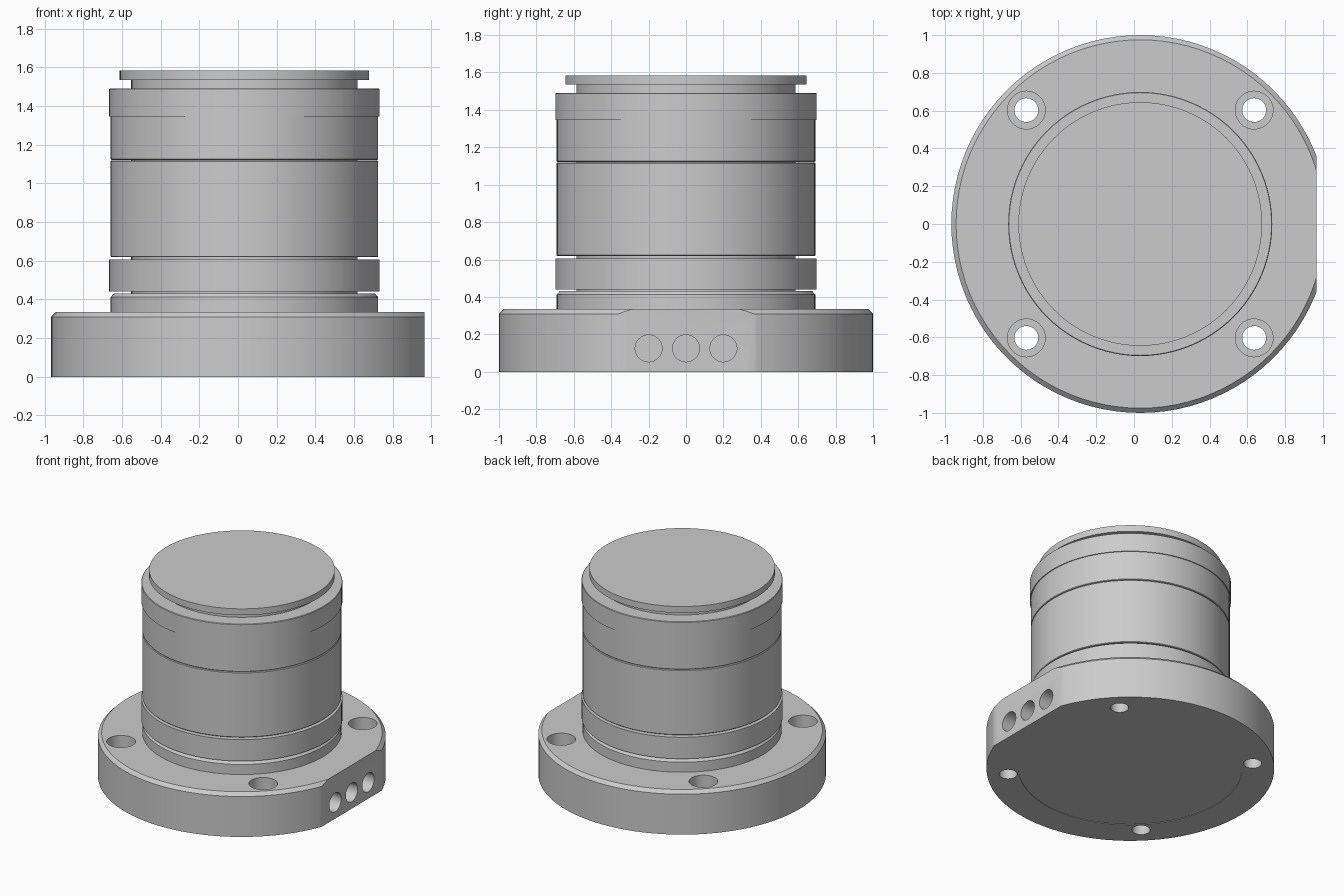
import bpy, bmesh
from math import radians, tau, cos, sin
from mathutils import Matrix

if "Cube" in bpy.data.objects:
    bpy.data.objects.remove(bpy.data.objects["Cube"])

CX = 0.033      # axis of all turned parts (flat side shifts the centre)
CORE = 0.585
SEGS = 96


def lathe(name, profile, ring=False):
    """Spin (radius, z) points round the axis; ring=True closes the section."""
    bm = bmesh.new()
    loops = []
    for r, z in profile:
        if r == 0:
            loops.append([bm.verts.new((CX, 0, z))] * SEGS)
        else:
            loops.append([bm.verts.new((CX + r * cos(tau * i / SEGS), r * sin(tau * i / SEGS), z))
                          for i in range(SEGS)])
    pairs = list(zip(loops, loops[1:]))
    if ring:
        pairs.append((loops[-1], loops[0]))
    for a, b in pairs:
        for i in range(SEGS):
            j = (i + 1) % SEGS
            corners = list(dict.fromkeys((a[i], a[j], b[j], b[i])))
            bm.faces.new(corners)
    bmesh.ops.recalc_face_normals(bm, faces=bm.faces)
    return finish(name, bm)


def finish(name, bm):
    me = bpy.data.meshes.new(name)
    bm.to_mesh(me)
    bm.free()
    ob = bpy.data.objects.new(name, me)
    bpy.context.collection.objects.link(ob)
    return ob


def activate(ob):
    bpy.ops.object.select_all(action='DESELECT')
    ob.select_set(True)
    bpy.context.view_layer.objects.active = ob


def smooth(ob):
    activate(ob)
    bpy.ops.object.shade_smooth_by_angle(angle=radians(25))


def cylinder(name, r, length, loc, axis='Z'):
    bm = bmesh.new()
    bmesh.ops.create_cone(bm, cap_ends=True, segments=40, radius1=r, radius2=r, depth=length)
    rot = Matrix.Rotation(radians(90), 4, 'Y') if axis == 'X' else Matrix()
    bm.transform(Matrix.Translation(loc) @ rot)
    return finish(name, bm)


def cut(target, cutter):
    activate(target)
    mod = target.modifiers.new("cut", 'BOOLEAN')
    mod.operation = 'DIFFERENCE'
    mod.solver = 'EXACT'
    mod.object = cutter
    bpy.ops.object.modifier_apply(modifier=mod.name)
    bpy.data.objects.remove(cutter)


# Base flange with a chamfered rim and a very shallow recess underneath
flange = lathe("base_flange", [(0, 0.004), (0.777, 0.004), (0.777, 0), (1, 0),
                               (1, 0.31), (0.975, 0.335), (0, 0.335)])

# Flat on the right side
bm = bmesh.new()
bmesh.ops.create_cube(bm, size=1, matrix=Matrix.Translation((1.465, 0, 0.2)) @ Matrix.Diagonal((1, 3, 2, 1)))
cut(flange, finish("flat_cutter", bm))

# Counterbored bolt holes
for sx in (-1, 1):
    for sy in (-1, 1):
        x, y = CX + sx * 0.603, sy * 0.603
        cut(flange, cylinder("bolt_cutter", 0.063, 1, (x, y, 0.2)))
        cut(flange, cylinder("bore_cutter", 0.1, 0.4, (x, y, 0.335)))

# Three blind ports in the flat
for y in (-0.2, 0, 0.2):
    cut(flange, cylinder("port_cutter", 0.072, 0.5, (0.965, y, 0.125), 'X'))
smooth(flange)

# Inner core, seen in the grooves
smooth(lathe("core", [(0, 0.32), (CORE, 0.32), (CORE, 1.55), (0, 1.55)]))

# Stacked rings round the core: outer profile from bottom to top
stack = {
    "foot_collar": [(0.692, 0.33), (0.692, 0.412), (0.675, 0.431)],
    "lower_ring": [(0.699, 0.441), (0.699, 0.606)],
    "main_sleeve": [(0.688, 0.619), (0.692, 0.623), (0.692, 1.114), (0.688, 1.118)],
    "upper_sleeve": [(0.688, 1.122), (0.692, 1.126), (0.692, 1.345), (0.699, 1.345),
                     (0.699, 1.487), (0.695, 1.491)],
}
inner = CORE - 0.01
for name, outer in stack.items():
    smooth(lathe(name, [(inner, outer[0][1])] + outer + [(inner, outer[-1][1])], ring=True))

# Top cap disc
smooth(lathe("top_cap", [(0, 1.535), (0.645, 1.535), (0.645, 1.584), (0, 1.584)]))
